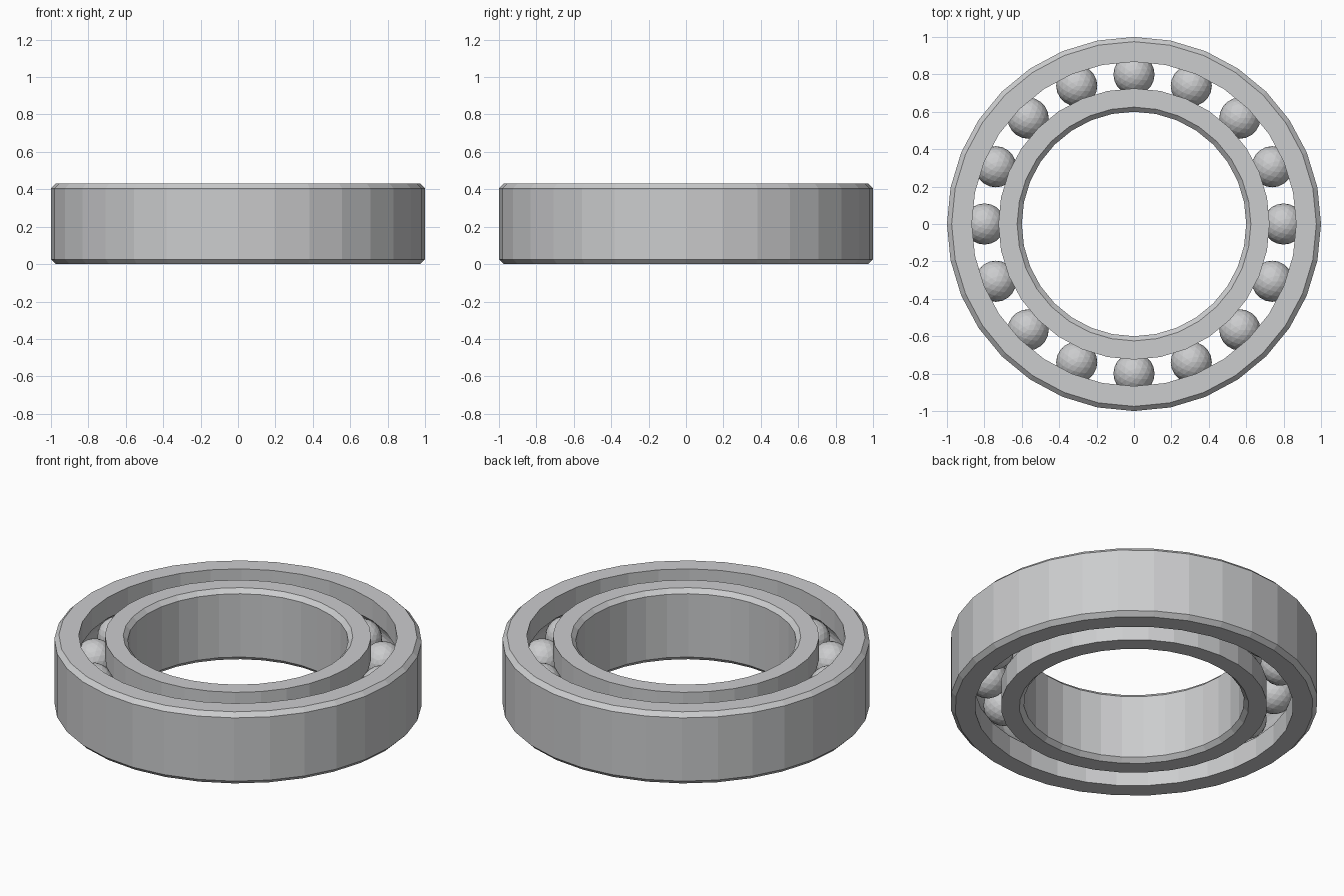
import bpy, bmesh, math
from mathutils import Matrix, Vector

cube = bpy.data.objects.get("Cube")
if cube:
    bpy.data.objects.remove(cube, do_unlink=True)

HEIGHT, MID = 0.43, 0.215
BEVEL = 0.025
PITCH, BALL_R, GROOVE_R = 0.8, 0.11, 0.112
SEGMENTS, BALLS = 32, 16

steel = bpy.data.materials.new("steel grey")
steel.use_nodes = True
grey = (0.6, 0.605, 0.615, 1)
steel.diffuse_color = grey
steel.node_tree.nodes["Principled BSDF"].inputs["Base Color"].default_value = grey


def finish(bm, name):
    mesh = bpy.data.meshes.new(name)
    bm.to_mesh(mesh)
    bm.free()
    mesh.materials.append(steel)
    obj = bpy.data.objects.new(name, mesh)
    bpy.context.collection.objects.link(obj)
    return obj


def ring(name, plain_r, race_r):
    """Revolved ring: chamfered plain wall, and a race wall with a ball groove."""
    side = 1 if race_r > PITCH else -1
    lip = plain_r - side * BEVEL
    profile = [(race_r, HEIGHT), (lip, HEIGHT), (plain_r, HEIGHT - BEVEL),
               (plain_r, BEVEL), (lip, 0), (race_r, 0)]
    # groove arc, from bottom to top
    half = math.acos(abs(race_r - PITCH) / GROOVE_R)
    for i in range(9):
        a = half * (i / 4 - 1)
        profile.append((PITCH + side * GROOVE_R * math.cos(a), MID + GROOVE_R * math.sin(a)))
    bm = bmesh.new()
    verts = [bm.verts.new((r, 0, z)) for r, z in profile]
    edges = [bm.edges.new((v, verts[i - 1])) for i, v in enumerate(verts)]
    bmesh.ops.spin(bm, geom=verts + edges, cent=(0, 0, 0), axis=(0, 0, 1),
                   angle=math.tau, steps=SEGMENTS)
    bmesh.ops.remove_doubles(bm, verts=bm.verts, dist=0.0005)
    bmesh.ops.recalc_face_normals(bm, faces=bm.faces)
    return finish(bm, name)


# Outer and inner races
ring("outer_ring", 1.0, 0.867)
ring("inner_ring", 0.6, 0.725)

# Faceted balls between the races
for i in range(BALLS):
    a = math.tau * i / BALLS
    bm = bmesh.new()
    place = Matrix.Translation(Vector((PITCH * math.cos(a), PITCH * math.sin(a), MID)))
    bmesh.ops.create_icosphere(bm, subdivisions=3, radius=BALL_R, matrix=place)
    finish(bm, f"ball_{i + 1}")
